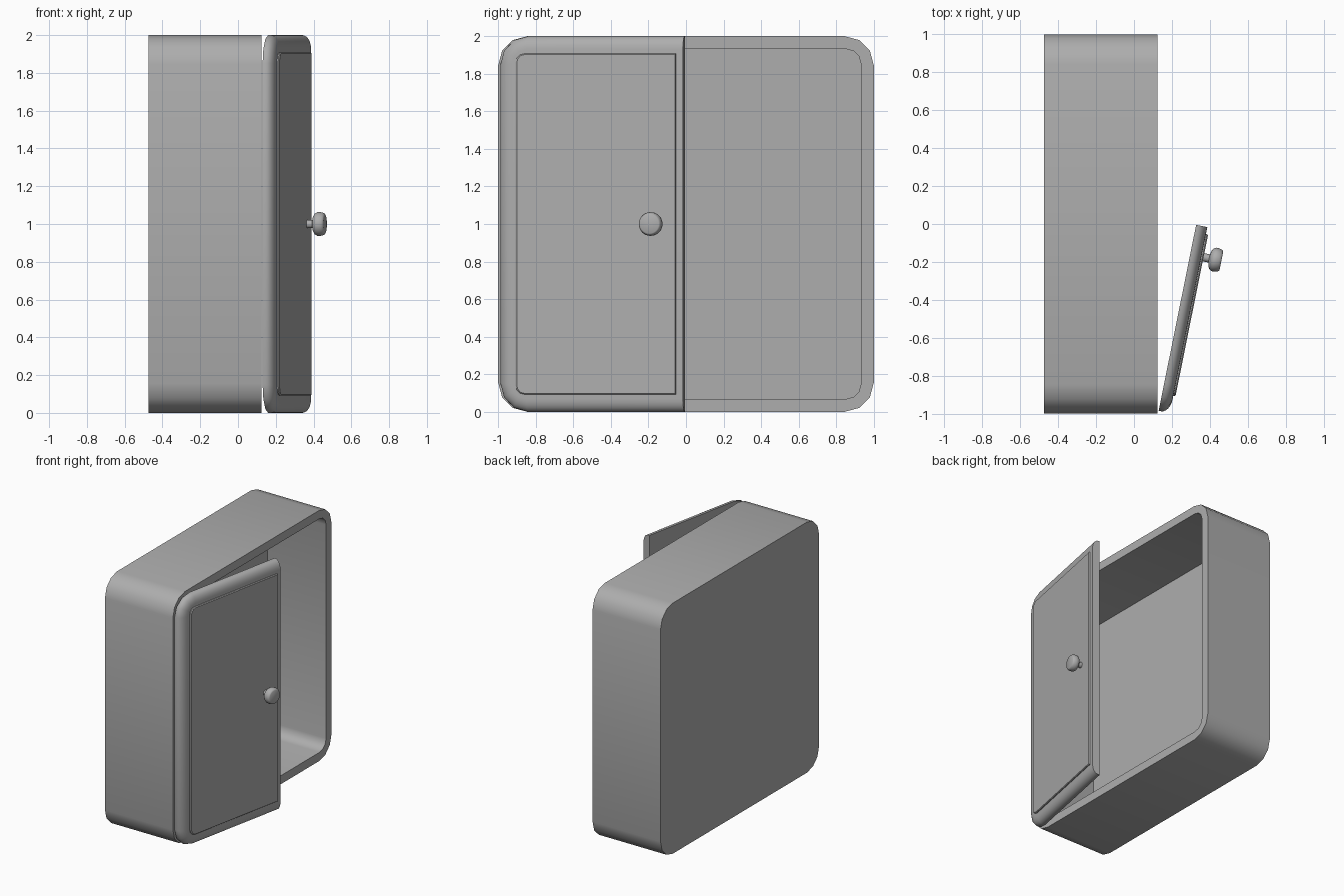
import bpy, bmesh, math
from mathutils import Matrix, Vector

if "Cube" in bpy.data.objects:
    bpy.data.objects.remove(bpy.data.objects["Cube"])

grey = bpy.data.materials.new("plain_grey")
grey.diffuse_color = (0.42, 0.42, 0.42, 1)
grey.use_nodes = True
grey.node_tree.nodes["Principled BSDF"].inputs["Base Color"].default_value = grey.diffuse_color


def outline(u0, u1, v0, v1, r, r_far=None, seg=3):
    """Rounded rectangle; r rounds the u0 corners, r_far the u1 corners (0 = square)."""
    r_far = r if r_far is None else r_far
    pts = []
    for cu, cv, su, sv, rad, start in ((u1, v1, -1, -1, r_far, 0), (u0, v1, 1, -1, r, 90),
                                       (u0, v0, 1, 1, r, 180), (u1, v0, -1, 1, r_far, 270)):
        if rad == 0:
            pts.append((cu, cv))
            continue
        for i in range(seg + 1):
            a = math.radians(start + 90 * i / seg)
            pts.append((cu + su * rad + rad * math.cos(a), cv + sv * rad + rad * math.sin(a)))
    return pts


def loft(name, layers, matrix=None, angle=35):
    """Skin a stack of (x, outline) layers and cap both ends."""
    bm = bmesh.new()
    rings = [[bm.verts.new((x, u, v)) for u, v in pts] for x, pts in layers]
    for a, b in zip(rings, rings[1:]):
        n = len(a)
        for i in range(n):
            j = (i + 1) % n
            bm.faces.new((a[i], a[j], b[j], b[i]))
    bm.faces.new(rings[0])
    bm.faces.new(rings[-1])
    bmesh.ops.recalc_face_normals(bm, faces=bm.faces)
    if matrix:
        bm.transform(matrix)
    mesh = bpy.data.meshes.new(name)
    bm.to_mesh(mesh)
    bm.free()
    mesh.materials.append(grey)
    ob = bpy.data.objects.new(name, mesh)
    bpy.context.collection.objects.link(ob)
    bpy.ops.object.select_all(action='DESELECT')
    ob.select_set(True)
    bpy.context.view_layer.objects.active = ob
    bpy.ops.object.shade_smooth_by_angle(angle=math.radians(angle))
    return ob


# Cabinet: hollow rounded box, open towards +x
outer = outline(-1, 1, 0, 2, 0.155)
inner = outline(-0.932, 0.932, 0.068, 1.932, 0.08)
loft("cabinet_box", [(-0.475, outer), (0.125, outer), (0.125, inner), (-0.39, inner)])

# Door space: local x = door normal, y = along the door width, hinged at the front edge
swing = Matrix.Translation((0.13, -0.985, 0)) @ Matrix.Rotation(math.radians(-11.4), 4, 'Z')

# Door slab: front edge rounded on all sides but the free one
layers = [(0, outline(0, 1, 0, 2, 0.15, 0))]
for i in range(7):
    a = math.radians(15 * i)
    o = 0.07 * (1 - math.cos(a))
    layers.append((0.012 + 0.048 * math.sin(a), outline(o, 1, o, 2 - o, 0.15 - o, 0)))
loft("door", layers, swing)

# Raised panel on the door
panel = outline(0.092, 0.963, 0.092, 1.908, 0.05, 0)
panel_top = outline(0.1, 0.96, 0.097, 1.903, 0.045, 0)
loft("door_panel", [(0.055, panel), (0.066, panel), (0.072, panel_top)], swing)


# Knob: turned stem with a mushroom head
def circle(r, n=32):
    return [(r * math.cos(2 * math.pi * i / n), r * math.sin(2 * math.pi * i / n)) for i in range(n)]


profile = [(0, 0.022), (0.032, 0.022), (0.036, 0.04), (0.045, 0.056), (0.057, 0.063),
           (0.072, 0.063), (0.086, 0.06), (0.095, 0.055), (0.098, 0.05)]
loft("door_knob", [(h, circle(r)) for h, r in profile],
     swing @ Matrix.Translation((0.07, 0.84, 1.0)))
